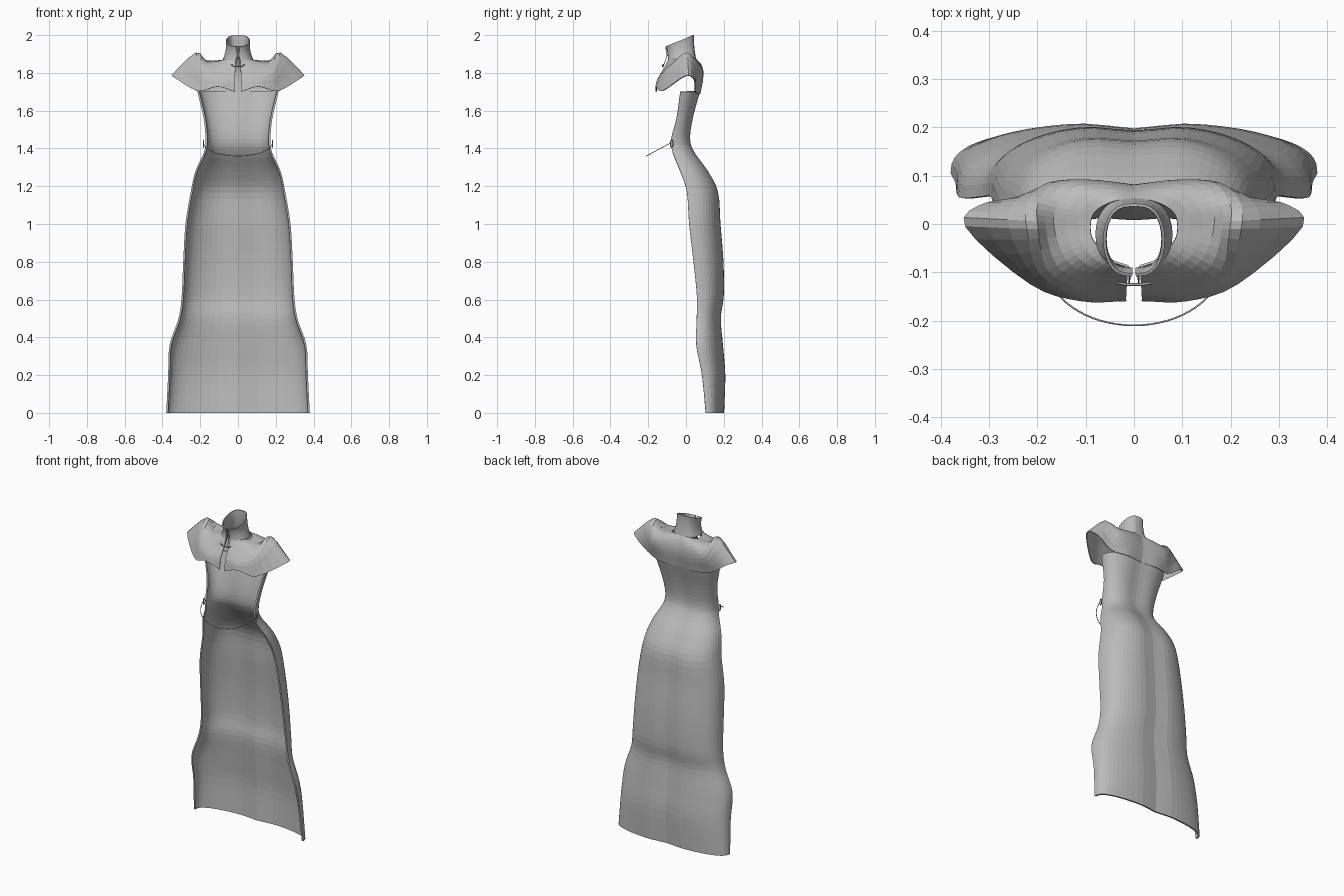
import bpy
import math
from mathutils import Vector

if "Cube" in bpy.data.objects:
    bpy.data.objects.remove(bpy.data.objects["Cube"], do_unlink=True)


def flat_material(name, value):
    mat = bpy.data.materials.new(name)
    mat.use_nodes = True
    colour = (value, value, value, 1)
    mat.diffuse_color = colour
    mat.node_tree.nodes["Principled BSDF"].inputs["Base Color"].default_value = colour
    return mat


CLOTH = flat_material("grey cloth", 0.5)


def spline(points, steps):
    """Smooth curve through all points, with a number of steps per span."""
    pts = [Vector(p) for p in points]
    pts = [pts[0] * 2 - pts[1]] + pts + [pts[-1] * 2 - pts[-2]]
    out = []
    for a, b, c, d in zip(pts, pts[1:], pts[2:], pts[3:]):
        for i in range(steps):
            t = i / steps
            out.append(b + (c - a) * (t / 2)
                       + (a * 2 - b * 5 + c * 4 - d) * (t * t / 2)
                       + (b * 3 - a - c * 3 + d) * (t ** 3 / 2))
    return out + [pts[-2]]


def loft(name, rows, thickness, mirror=False, offset=-1):
    """Quad sheet through rows of points, given a little thickness."""
    n = len(rows[0])
    verts = [p for row in rows for p in row]
    faces = [(r * n + i, r * n + i + 1, (r + 1) * n + i + 1, (r + 1) * n + i)
             for r in range(len(rows) - 1) for i in range(n - 1)]
    mesh = bpy.data.meshes.new(name)
    mesh.from_pydata(verts, [], faces)
    mesh.materials.append(CLOTH)
    obj = bpy.data.objects.new(name, mesh)
    bpy.context.collection.objects.link(obj)
    if mirror:
        mod = obj.modifiers.new("mirror", 'MIRROR')
        mod.use_clip = True
        mod.merge_threshold = 0.002
    mod = obj.modifiers.new("cloth thickness", 'SOLIDIFY')
    mod.thickness = thickness
    mod.offset = offset
    return obj


def cord(name, points, radius, cyclic=False):
    curve = bpy.data.curves.new(name, 'CURVE')
    curve.dimensions = '3D'
    curve.bevel_depth = radius
    curve.bevel_resolution = 1
    line = curve.splines.new('POLY')
    line.points.add(len(points) - 1)
    for target, p in zip(line.points, points):
        target.co = (*p, 1)
    line.use_cyclic_u = cyclic
    curve.materials.append(CLOTH)
    obj = bpy.data.objects.new(name, curve)
    bpy.context.collection.objects.link(obj)


# Gown: open half shell; each level is half width, front edge y, back y, height
levels = [
    (.38, .105, .205, 0), (.37, .085, .212, .2), (.362, .055, .2, .36),
    (.315, .057, .19, .5), (.298, .058, .206, .62), (.29, .04, .205, .8),
    (.278, .017, .19, 1), (.25, .005, .178, 1.17), (.225, -.03, .125, 1.28),
    (.18, -.07, .055, 1.38), (.172, -.078, .032, 1.45),
    (.182, -.05, .045, 1.56), (.215, -.03, .082, 1.7)]
gown = []
for w, z_front, z_back, z in [(*map(float, q[:3]), q[3]) for q in
                              [(p.x, p.y, p.z, p.w) for p in spline(levels, 4)]]:
    row = []
    for i in range(29):
        t = math.pi * (i / 28 - 0.5)
        s, c = math.sin(t), max(math.cos(t), 0)
        x = w * math.copysign(abs(s) ** 0.85, s)
        dip = 0.014 * math.exp(-(x / 0.07) ** 2)
        row.append((x, z_front + (z_back - z_front) * c ** 0.75 - dip, z))
    gown.append(row)
loft("gown_shell", gown, 0.01, offset=1)

# Shoulder cape: from front opening round the sleeve to the centre back
neck = [(.012, -.09, 1.88), (.05, -.075, 1.88), (.08, -.04, 1.87), (.09, -.015, 1.866),
        (.085, .02, 1.868), (.06, .04, 1.875), (.03, .05, 1.88), (0, .05, 1.88)]
middle = [(.014, -.115, 1.83), (.09, -.105, 1.83), (.14, -.075, 1.85), (.165, -.01, 1.862),
          (.16, .035, 1.865), (.125, .075, 1.85), (.065, .082, 1.84), (0, .072, 1.84)]
ridge = [(.016, -.148, 1.77), (.11, -.148, 1.77), (.195, -.105, 1.81), (.222, -.01, 1.905),
         (.22, .045, 1.875), (.18, .085, 1.8), (.095, .092, 1.78), (0, .082, 1.78)]
edge = [(.016, -.16, 1.7), (.11, -.16, 1.728), (.215, -.125, 1.705), (.35, -.005, 1.785),
        (.305, .045, 1.765), (.21, .05, 1.7), (.11, .076, 1.69), (0, .066, 1.69)]
columns = [spline(path, 3) for path in
           zip(*(spline(r, 4) for r in (neck, middle, ridge, edge)))]
loft("shoulder_cape", columns, 0.005, mirror=True)

# Stand collar: narrow tube, higher at the back, with a slit at the front
collar = []
for k in range(6):
    h = k / 5
    row = []
    for i in range(15):
        t = math.pi * i / 14
        s, c = math.sin(t), math.cos(t)
        flare = 0.022 * (1 - h) ** 2 + 0.006 * h * h
        top = 1.97 - 0.03 * c
        x = (0.058 + flare) * s ** 0.7 if 0 < i < 14 else 0.004 * (i == 0)
        y = -0.033 - (0.062 + flare * 0.6) * c - 0.01 * h * c
        row.append((x, y + 0.012 * (1 - h), 1.872 + (top - 1.872) * h))
    collar.append(row)
loft("stand_collar", collar, 0.006, mirror=True)

# Waist chain hanging forward, with a ring on each hip
chain = []
for i in range(33):
    t = math.pi * (i / 32 - 0.5)
    chain.append((0.182 * math.sin(t), -0.08 - 0.13 * math.cos(t),
                  1.43 - 0.07 * math.cos(t)))
cord("waist_chain", chain, 0.002)
for side, label in ((1, "left"), (-1, "right")):
    ring = [(side * 0.182, -0.076 + 0.007 * math.cos(a), 1.425 + 0.02 * math.sin(a))
            for a in (math.tau * j / 10 for j in range(10))]
    cord(label + "_hip_ring", ring, 0.003, cyclic=True)
    # Collar lacing and tie
    cord(label + "_collar_lace", [(side * 0.008, -0.108, 1.94), (side * 0.009, -0.1, 1.89),
                                  (side * 0.01, -0.122, 1.83)], 0.002)
    cord(label + "_tie_loop", [(0, -0.125, 1.835), (side * 0.018, -0.125, 1.833),
                               (side * 0.035, -0.122, 1.845)], 0.003)
